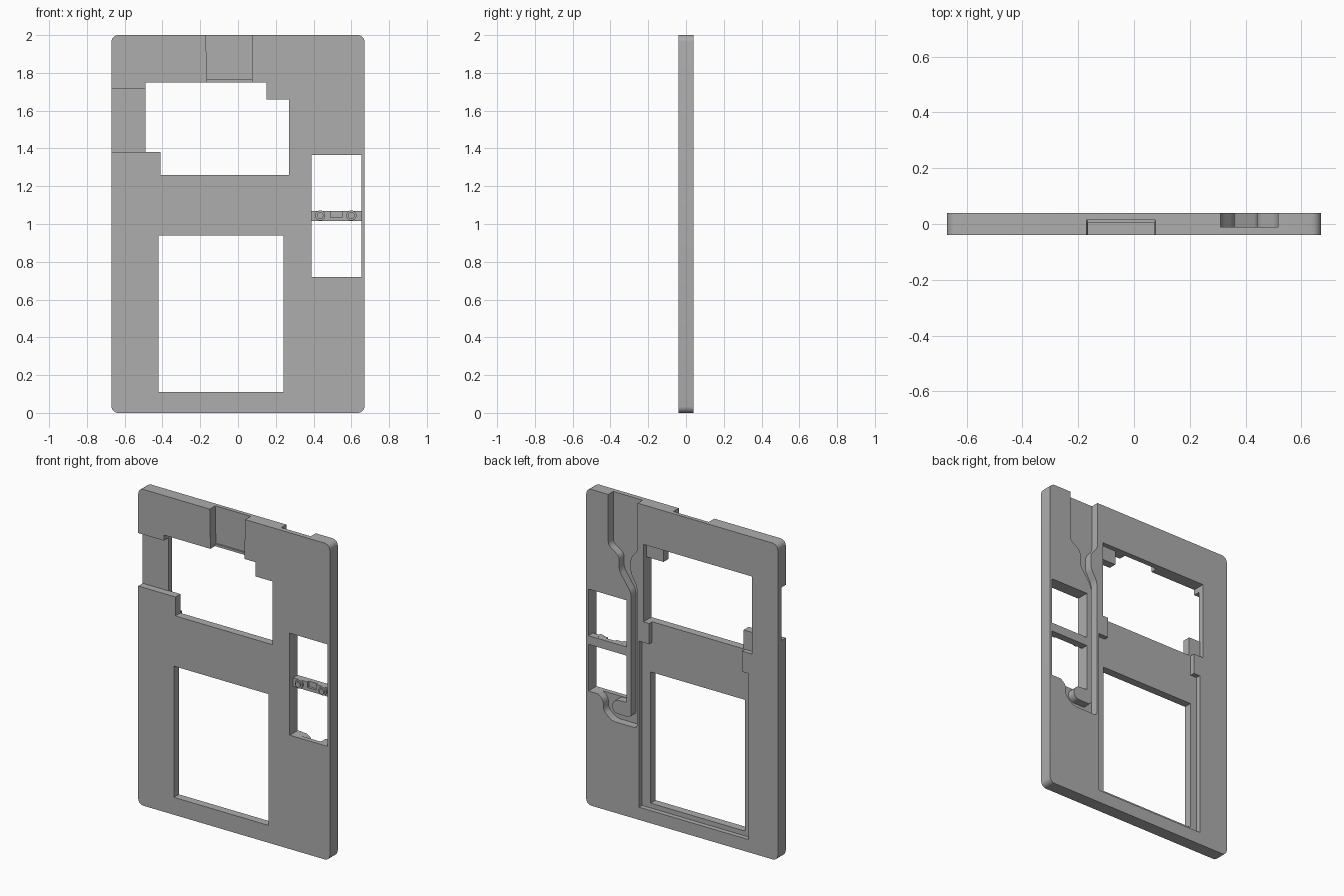
import bpy, bmesh, math
from mathutils import Matrix

if "Cube" in bpy.data.objects:
    bpy.data.objects.remove(bpy.data.objects["Cube"], do_unlink=True)

grey = bpy.data.materials.new("plain grey")
grey.use_nodes = True
grey.diffuse_color = (0.42, 0.42, 0.42, 1)
grey.node_tree.nodes["Principled BSDF"].inputs["Base Color"].default_value = (0.42, 0.42, 0.42, 1)

FRONT, BACK = -0.04, 0.04
OUT = 0.1          # how far cutters overshoot the plate
FLOOR = 0.01       # depth of the rear device pockets


def finish(name, bm):
    bmesh.ops.recalc_face_normals(bm, faces=bm.faces[:])
    mesh = bpy.data.meshes.new(name)
    bm.to_mesh(mesh)
    bm.free()
    ob = bpy.data.objects.new(name, mesh)
    bpy.context.collection.objects.link(ob)
    mesh.materials.append(grey)
    return ob


def prism(name, outline, y0, y1, radius=0):
    """Extrude an x-z outline along y, optionally rounding its corners."""
    bm = bmesh.new()
    face = bm.faces.new([bm.verts.new((x, y0, z)) for x, z in outline])
    new = bmesh.ops.extrude_face_region(bm, geom=[face])["geom"]
    for v in new:
        if isinstance(v, bmesh.types.BMVert):
            v.co.y = y1
    if radius:
        edges = [e for e in bm.edges if abs(e.verts[0].co.y - e.verts[1].co.y) > 1e-4]
        bmesh.ops.bevel(bm, geom=edges, offset=radius, segments=5, profile=0.5,
                        affect='EDGES', clamp_overlap=True)
    return finish(name, bm)


def rect(x0, x1, z0, z1):
    return [(x0, z0), (x1, z0), (x1, z1), (x0, z1)]


def cylinder(name, x, z, radius, y0, y1):
    bm = bmesh.new()
    place = Matrix.Translation((x, (y0 + y1) / 2, z)) @ Matrix.Rotation(math.pi / 2, 4, 'X')
    bmesh.ops.create_cone(bm, cap_ends=True, segments=32, radius1=radius,
                          radius2=radius, depth=y1 - y0, matrix=place)
    return finish(name, bm)


def cut(target, cutters):
    """Subtract the cutters one by one, bake the result and drop them."""
    for c in cutters:
        c.hide_render = True
        m = target.modifiers.new("cut", 'BOOLEAN')
        m.operation, m.solver, m.object = 'DIFFERENCE', 'EXACT', c
    bpy.context.view_layer.update()
    graph = bpy.context.evaluated_depsgraph_get()
    baked = bpy.data.meshes.new_from_object(target.evaluated_get(graph))
    target.modifiers.clear()
    target.data = baked
    for c in cutters:
        bpy.data.objects.remove(c, do_unlink=True)


# Main plate with rounded corners
plate = prism("plate", rect(-0.67, 0.67, 0, 2), FRONT, BACK, 0.035)

# Openings right through the plate
upper_outline = [(-0.41, 1.26), (0.27, 1.26), (0.27, 1.66), (0.15, 1.66),
                 (0.15, 1.75), (-0.49, 1.75), (-0.49, 1.38), (-0.41, 1.38)]
cutters = [
    prism("lower_window", rect(-0.42, 0.24, 0.11, 0.94), -OUT, OUT),
    prism("upper_window", upper_outline, -OUT, OUT),
    prism("side_window", rect(0.39, 0.655, 0.72, 1.365), -OUT, OUT),
]

# Rear pockets: full upper rectangle and the stepped lower seat
seat = [(0.30, 0.08), (0.30, 1.13), (0.23, 1.13), (0.23, 1.27),
        (-0.42, 1.27), (-0.42, 1.13), (-0.465, 1.13), (-0.465, 0.08)]
cutters += [
    prism("upper_pocket", rect(-0.49, 0.27, 1.26, 1.75), FLOOR, OUT),
    prism("lower_pocket", seat, FLOOR, OUT),
]

# Rear cable channel winding from the top edge round into the side window
channel = [(0.31, 2.1), (0.31, 1.70), (0.36, 1.64), (0.36, 1.55), (0.315, 1.47),
           (0.315, 0.575), (0.49, 0.575), (0.55, 0.625), (0.55, 0.69), (0.60, 0.73),
           (0.65, 0.73), (0.65, 0.80), (0.40, 0.80), (0.40, 0.72), (0.47, 0.715),
           (0.495, 0.67), (0.47, 0.63), (0.357, 0.63), (0.357, 1.42), (0.44, 1.54),
           (0.44, 1.63), (0.516, 1.68), (0.516, 2.1)]
cutters.append(prism("cable_channel", channel, -0.01, OUT, 0.022))

# Front recesses: side step and tapered top channel with a low lip
taper = [(-0.165, 1.765), (0.073, 1.765), (0.08, 2.1), (-0.172, 2.1)]
cutters += [
    prism("side_recess", rect(-0.75, -0.485, 1.38, 1.715), -OUT, 0.005),
    prism("top_channel", taper, -OUT, 0.015),
    prism("top_channel_lip", rect(-0.165, 0.073, 1.74, 1.77), -OUT, 0.005),
]
cut(plate, cutters)

# Cross bar in the side window, with a small notch in front
bar = prism("cross_bar", rect(0.39, 0.655, 1.015, 1.07), -0.005, BACK)
cut(bar, [prism("bar_notch", rect(0.49, 0.55, 1.035, 1.1), -OUT, 0.01)])

# Two stepped studs on the bar
studs = []
for side, x in (("right", 0.435), ("left", 0.60)):
    collar = cylinder(side + "_stud_collar", x, 1.045, 0.027, -0.015, 0.02)
    pin = cylinder(side + "_stud_pin", x, 1.045, 0.017, -0.025, 0.0)
    studs += [collar, pin]

# Smooth the rounded walls, keep hard edges
for ob in [plate, bar] + studs:
    bpy.ops.object.select_all(action='DESELECT')
    ob.select_set(True)
    bpy.context.view_layer.objects.active = ob
    bpy.ops.object.shade_smooth_by_angle(angle=math.radians(30))
